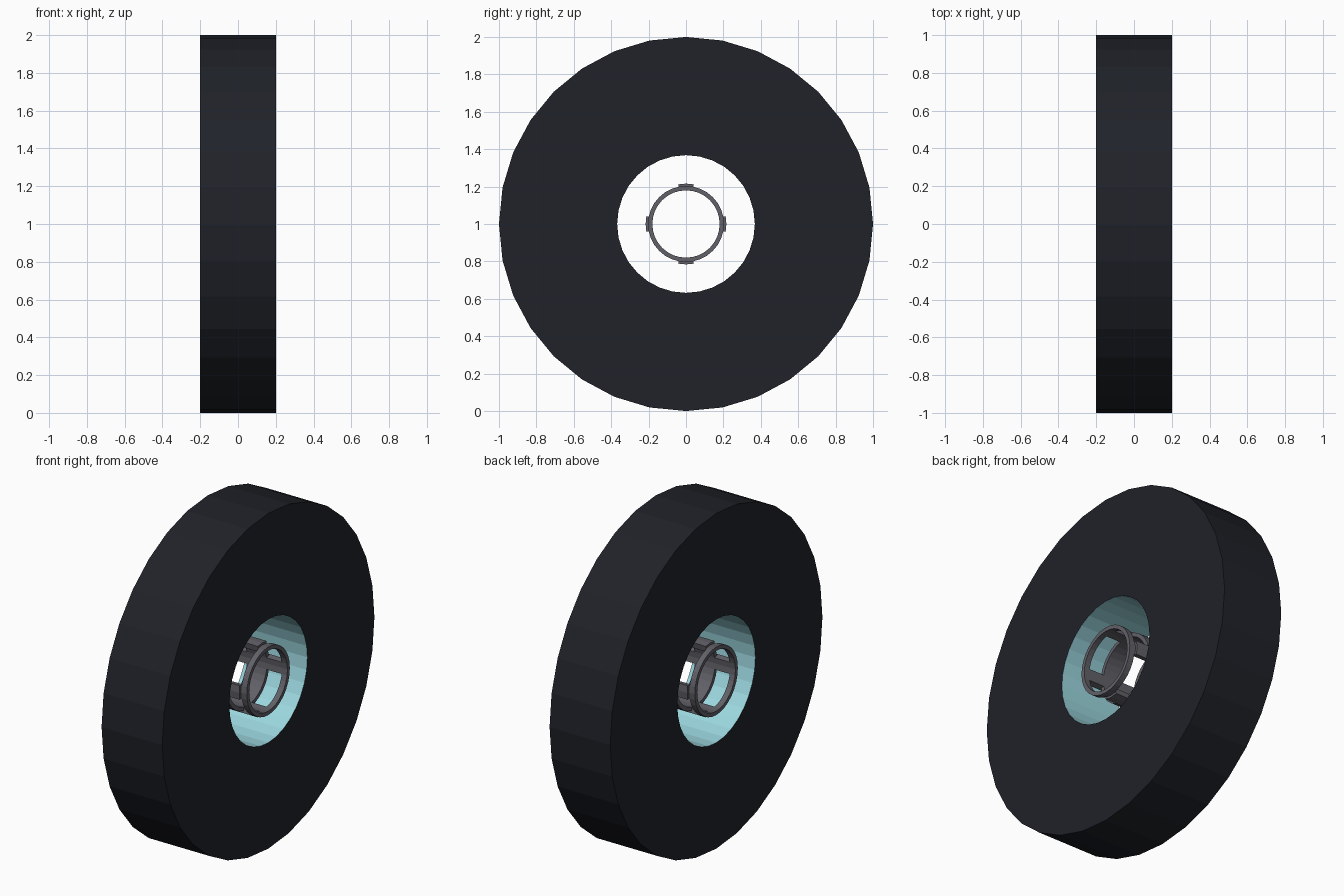
import bpy, bmesh, math

if "Cube" in bpy.data.objects:
    bpy.data.objects.remove(bpy.data.objects["Cube"])

SIDES = 32
CZ = 1.0


def material(name, rgb):
    m = bpy.data.materials.new(name)
    m.diffuse_color = (*rgb, 1)
    m.use_nodes = True
    m.node_tree.nodes["Principled BSDF"].inputs["Base Color"].default_value = m.diffuse_color
    return m


dark = material("dark_rubber", (0.014, 0.016, 0.022))
cyan = material("pale_cyan", (0.33, 0.68, 0.74))
steel = material("dark_steel", (0.12, 0.12, 0.14))


def finish(bm, name, mats):
    bmesh.ops.recalc_face_normals(bm, faces=bm.faces)
    me = bpy.data.meshes.new(name)
    bm.to_mesh(me)
    bm.free()
    ob = bpy.data.objects.new(name, me)
    bpy.context.collection.objects.link(ob)
    for m in mats:
        me.materials.append(m)
    ob.location.z = CZ
    return ob


def shell(name, stations, r_in, r_out, keep, mats):
    """Solid tube along x made of cells; keep(i, k) chooses the filled cells."""
    bm = bmesh.new()
    cells = {(i, k) for i in range(len(stations) - 1)
             for k in range(SIDES) if keep(i, k)}
    cache = {}

    def v(i, k, r):
        k %= SIDES
        if (i, k, r) not in cache:
            a = 2 * math.pi * k / SIDES
            cache[i, k, r] = bm.verts.new(
                (stations[i], r * math.cos(a), r * math.sin(a)))
        return cache[i, k, r]

    for i, k in cells:
        corners = [(i, k), (i + 1, k), (i + 1, k + 1), (i, k + 1)]
        inner = bm.faces.new([v(*c, r_in) for c in corners])
        inner.material_index = len(mats) - 1
        bm.faces.new([v(*c, r_out) for c in corners])
        # side walls wherever the neighbouring cell is open
        near = [(i, k - 1), (i + 1, k), (i, k + 1), (i - 1, k)]
        for n, (p, q) in enumerate(near):
            if (p, q % SIDES) not in cells:
                a, b = corners[n], corners[(n + 1) % 4]
                bm.faces.new([v(*a, r_in), v(*b, r_in),
                              v(*b, r_out), v(*a, r_out)])
    return finish(bm, name, mats)


def on_bar(k):
    return k % 8 in (0, 7)


# wide faceted wheel with a coloured bore
shell("wheel", [-0.2, 0.2], 0.368, 1.0, lambda i, k: True, [dark, cyan])

# hub cage: end rings, centre sleeve and windows between four bars
shell("hub_cage", [-0.2, -0.165, -0.065, 0.065, 0.165, 0.2], 0.18, 0.203,
      lambda i, k: i in (0, 2, 4) or on_bar(k), [steel])

# raised pads running along the four bars
shell("bar_pads", [-0.16, 0.16], 0.2, 0.216, lambda i, k: on_bar(k), [steel])
